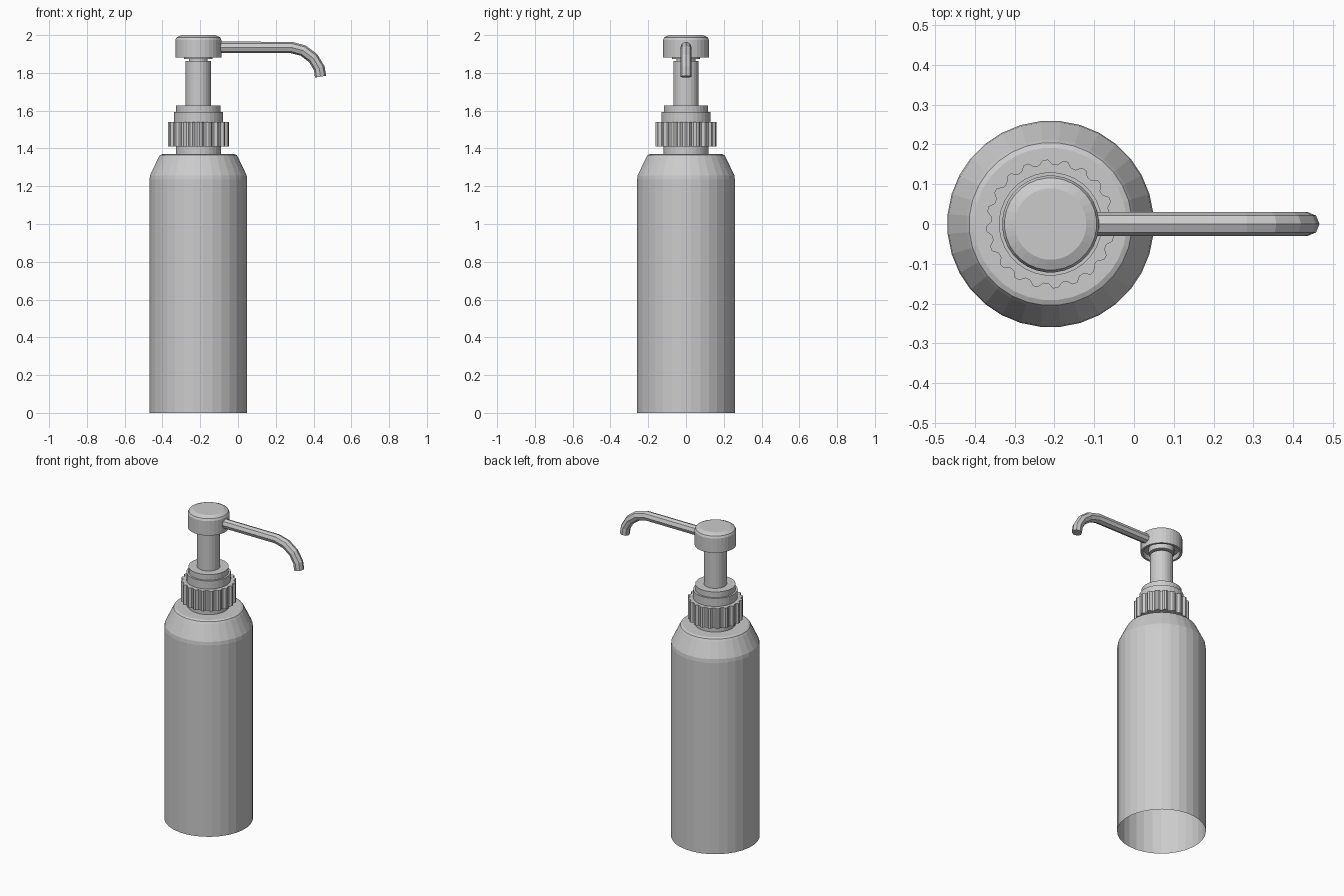
import bpy, bmesh
from math import cos, sin, pi

if "Cube" in bpy.data.objects:
    bpy.data.objects.remove(bpy.data.objects["Cube"])

CX = -0.21  # bottle axis


def revolve(name, profile, sides=32, cap_start=False, cap_end=False, ribs=0.0):
    """Revolve (radius, z) points; ribs > 0 pulls alternate pairs of columns inward."""
    bm = bmesh.new()
    rings = []
    for r, z in profile:
        ring = []
        for i in range(sides):
            a = 2 * pi * (i + 0.5) / sides
            rr = r - (ribs if i % 4 >= 2 else 0)
            ring.append(bm.verts.new((CX + rr * cos(a), rr * sin(a), z)))
        rings.append(ring)
    for lo, hi in zip(rings, rings[1:]):
        for i in range(sides):
            j = (i + 1) % sides
            bm.faces.new((lo[i], lo[j], hi[j], hi[i]))
    if cap_start:
        bm.faces.new(rings[0][::-1])
    if cap_end:
        bm.faces.new(rings[-1])
    me = bpy.data.meshes.new(name)
    bm.to_mesh(me)
    bm.free()
    ob = bpy.data.objects.new(name, me)
    bpy.context.collection.objects.link(ob)
    return ob


# bottle shell, open underneath, with sloped shoulder and short neck
revolve("bottle", [(0.26, 0), (0.26, 1.235), (0.257, 1.258), (0.212, 1.352),
                   (0.205, 1.364), (0.192, 1.37), (0.12, 1.37), (0.12, 1.42)])

# ribbed screw cap
revolve("screw_cap", [(0.162, 1.41), (0.162, 1.54)], sides=80,
        cap_start=True, cap_end=True, ribs=0.012)

# stepped collar above the cap
revolve("collar", [(0.13, 1.53), (0.13, 1.592), (0.118, 1.592),
                   (0.118, 1.628), (0.066, 1.628)])

# pump stem with its narrow plunger
revolve("stem", [(0.068, 1.62), (0.068, 1.862), (0.05, 1.862), (0.05, 1.92)], sides=24)

# pump head, hollow below, with inner sleeve
revolve("pump_head", [(0.05, 1.91), (0.105, 1.91), (0.108, 1.882), (0.122, 1.882),
                      (0.122, 1.975), (0.116, 1.988), (0.09, 2.0)], cap_end=True)
revolve("head_sleeve", [(0.05, 1.873), (0.075, 1.873), (0.075, 1.915)])

# curved spout
cu = bpy.data.curves.new("spout", 'CURVE')
cu.dimensions = '3D'
cu.bevel_depth = 0.03
cu.bevel_resolution = 2
cu.use_fill_caps = True
path = [(-0.12, 1.935), (0.28, 1.935), (0.345, 1.918), (0.398, 1.878),
        (0.43, 1.825), (0.437, 1.78)]
sp = cu.splines.new('POLY')
sp.points.add(len(path) - 1)
for p, (x, z) in zip(sp.points, path):
    p.co = (x, 0, z, 1)
sp.use_smooth = False
bpy.context.collection.objects.link(bpy.data.objects.new("spout", cu))
